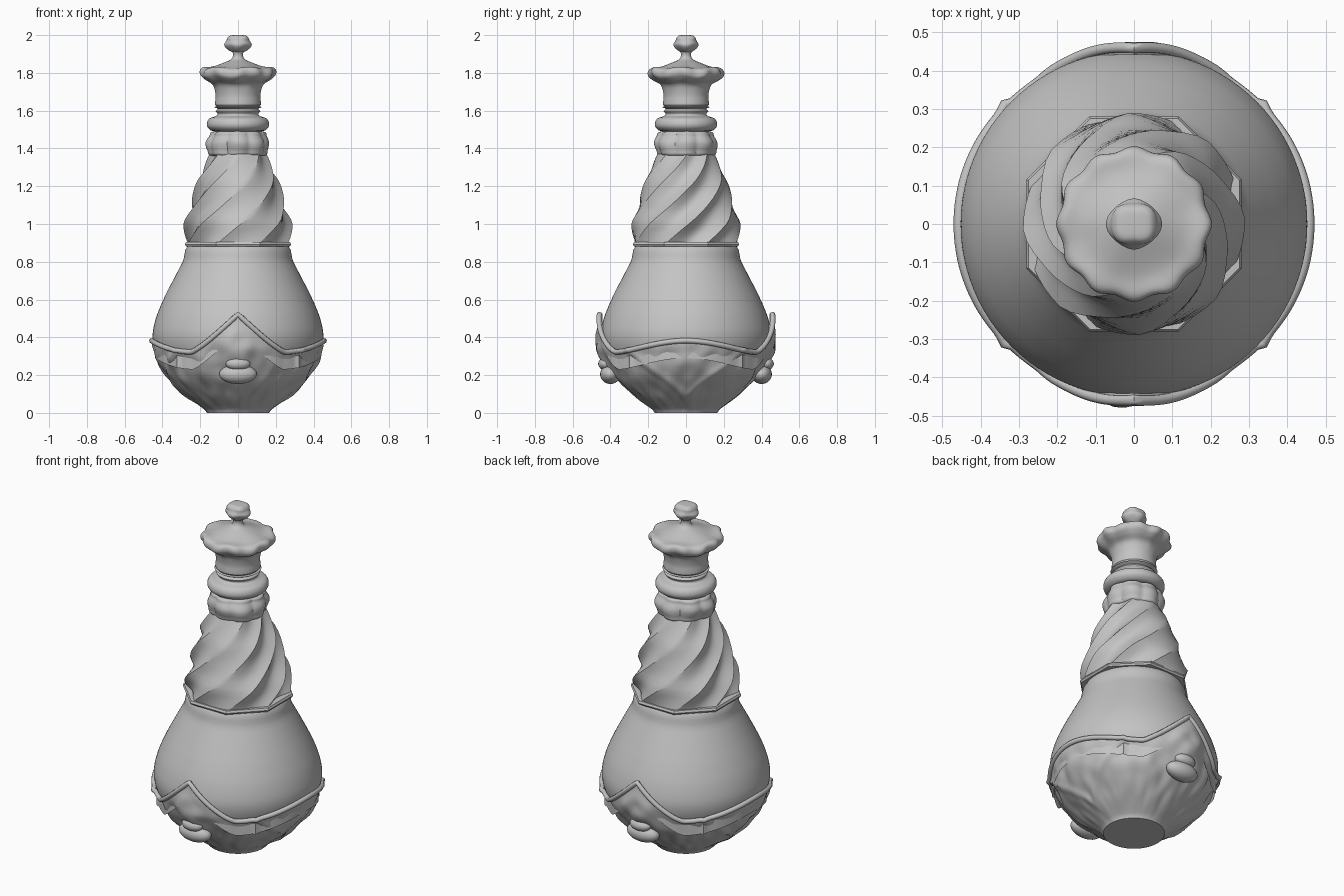
import bpy, bmesh
from math import sin, cos, pi, exp, radians, atan2
from mathutils import Vector, noise

cube = bpy.data.objects.get("Cube")
if cube:
    bpy.data.objects.remove(cube)

# One plain material
grey = bpy.data.materials.new("plain grey")
grey.use_nodes = True
colour = (0.55, 0.55, 0.55, 1)
grey.diffuse_color = colour
grey.node_tree.nodes["Principled BSDF"].inputs["Base Color"].default_value = colour


def finish(ob, angle=35):
    ob.data.materials.append(grey)
    bpy.ops.object.select_all(action="DESELECT")
    ob.select_set(True)
    bpy.context.view_layer.objects.active = ob
    bpy.ops.object.shade_smooth_by_angle(angle=radians(angle))


def spline(points, steps=5):
    """Smooth a profile through its points."""
    p = [Vector(q) for q in [points[0], *points, points[-1]]]
    out = []
    for a, b, c, d in zip(p, p[1:], p[2:], p[3:]):
        for i in range(steps):
            t = i / steps
            out.append(b + (c - a) * t / 2 + (a * 2 - b * 5 + c * 4 - d) * t * t / 2
                       + (b * 3 - a - c * 3 + d) * t ** 3 / 2)
    return out + [p[-1]]


def radius_at(profile, z):
    for (r0, z0), (r1, z1) in zip(profile, profile[1:]):
        if z <= z1:
            return r0 + (r1 - r0) * (z - z0) / (z1 - z0)
    return profile[-1][0]


def lathe(name, profile, segments=64, shape=None, offset=0, angle=35, closed=False):
    """Turn a profile; shape(a, r, z) may return a changed (a, r, z)."""
    bm = bmesh.new()
    rows = []
    for r, z in profile:
        row = []
        for i in range(segments):
            a = offset + 2 * pi * i / segments
            b, q, h = shape(a, r, z) if shape else (a, r, z)
            row.append(bm.verts.new((q * cos(b), q * sin(b), h)))
        rows.append(row)
    pairs = list(zip(rows, rows[1:] + rows[:1]))
    for lo, hi in pairs if closed else pairs[:-1]:
        for i in range(segments):
            j = (i + 1) % segments
            bm.faces.new((lo[i], lo[j], hi[j], hi[i]))
    bmesh.ops.remove_doubles(bm, verts=bm.verts, dist=0.0002)
    bmesh.ops.recalc_face_normals(bm, faces=bm.faces)
    me = bpy.data.meshes.new(name)
    bm.to_mesh(me)
    bm.free()
    ob = bpy.data.objects.new(name, me)
    bpy.context.collection.objects.link(ob)
    finish(ob, angle)
    return ob


# Smooth bulb of the bottle
lathe("bottle_body", spline([(0, 0.05), (0.2, 0.08), (0.35, 0.2), (0.425, 0.3), (0.452, 0.4),
                             (0.435, 0.5), (0.395, 0.6), (0.345, 0.7), (0.293, 0.8),
                             (0.245, 0.9), (0, 0.95)]), 96)


# Ornate base cup with a pointed rim at front and back
def from_front(a):
    return abs(atan2(cos(a), abs(sin(a))))


def rim_height(a):
    d = from_front(a)
    if d < 0.58:
        t = d / 0.58
        return 0.53 - 0.2 * (1.25 * t - 0.25 * t ** 3)
    t = (d - 0.58) / (pi / 2 - 0.58)
    return 0.33 + 0.06 * t * t * (3 - 2 * t)


CUP = spline([(0.165, 0), (0.18, 0.02), (0.285, 0.1), (0.38, 0.2), (0.432, 0.3),
              (0.456, 0.38), (0.457, 0.54)])


def bump(x, centre, width):
    return exp(-((x - centre) / width) ** 2)


def cup_surface(a, v):
    z = v * rim_height(a)
    d, s = from_front(a), pi / 2 - from_front(a)
    r = radius_at(CUP, z)
    r += 0.028 * bump(d, 0, 0.22) * bump(z, 0.33, 0.12)
    # Scrolls beside the points and a shield ridge on each flank
    r += 0.012 * bump(d, 0.48, 0.1) * bump(z, 0.24, 0.08)
    r += 0.014 * bump(z, 0.08 + 0.33 * s, 0.025) * (s < 0.75)
    r += 0.01 * bump(s, 0, 0.3) * bump(z, 0.26, 0.05)
    lump = noise.noise(Vector((cos(a), sin(a), z * 2)) * 6)
    return r + 0.014 * lump * min(1, z * 10) * min(1, (1 - v) * 6), z


def cup_shape(a, r, v):
    if v > 1:
        edge, z = cup_surface(a, 1)
        return a, edge - 0.018, z - (v - 1)
    edge, z = cup_surface(a, v)
    return a, edge * r, z


cup_rows = [(0, 0)] + [(1, i / 32) for i in range(33)] + [(1, 1.005), (1, 1.1)]
lathe("base_cup", cup_rows, 160, cup_shape, angle=50)

# Rolled bead along the cup rim
curve = bpy.data.curves.new("cup_rim", "CURVE")
curve.dimensions = "3D"
curve.bevel_depth = 0.014
curve.bevel_resolution = 2
path = curve.splines.new("POLY")
path.points.add(159)
path.use_cyclic_u = True
for i, pt in enumerate(path.points):
    a = 2 * pi * i / 160
    r, z = cup_surface(a, 1)
    pt.co = (r * cos(a), r * sin(a), z - 0.008, 1)
rim = bpy.data.objects.new("cup_rim", curve)
bpy.context.collection.objects.link(rim)
bpy.ops.object.select_all(action="DESELECT")
rim.select_set(True)
bpy.context.view_layer.objects.active = rim
bpy.ops.object.convert(target="MESH")
finish(bpy.context.object, 60)

# Rounded bosses below the front and back points
for side, y in (("front", -1), ("back", 1)):
    for part, at, size in (("boss", (0.4, 0.205), (0.1, 0.055, 0.052)),
                           ("boss_crest", (0.425, 0.26), (0.065, 0.04, 0.035))):
        bpy.ops.mesh.primitive_uv_sphere_add(segments=24, ring_count=12, radius=1,
                                             location=(0, y * at[0], at[1]))
        ob = bpy.context.object
        ob.name = f"{side}_{part}"
        ob.scale = size
        finish(ob, 60)


# Twisted cloth wrap with eight folds
CLOTH = [(0.285, 0.895), (0.29, 1.01), (0.262, 1.08), (0.24, 1.16), (0.222, 1.23),
         (0.185, 1.3), (0.152, 1.37)]


def cloth_shape(a, r, z):
    twist = 2.0 * (z - 0.895) / 0.475
    local = a - pi / 8
    fold = abs(sin(4 * local))
    depth = 0.1 + 0.06 * sin(2 * local + z * 9)
    return a + twist, r * (1 - depth * fold), z


cloth = [(radius_at(CLOTH, 0.895 + 0.475 * i / 18), 0.895 + 0.475 * i / 18) for i in range(19)]
lathe("cloth_wrap", cloth + [(0, 1.375)], 64, cloth_shape, offset=pi / 8, angle=30)

# Eight-sided hem under the cloth
lathe("cloth_hem", [(0.24, 0.882), (0.298, 0.882), (0.304, 0.892), (0.298, 0.904), (0.24, 0.906)],
      8, offset=pi / 8, angle=20, closed=True)


# Scalloped knot
def knot_shape(a, r, z):
    lobes = 0.09 * abs(cos(4 * a)) - 0.04 + 0.025 * sin(3 * a + z * 30)
    return a, r * (1 + lobes), z


lathe("scalloped_knot", spline([(0, 1.355), (0.13, 1.36), (0.152, 1.39), (0.16, 1.43), (0.145, 1.465),
                                (0.125, 1.49), (0, 1.5)]), 80, knot_shape)

# Turned neck rings
lathe("neck_rings", spline([(0, 1.485), (0.12, 1.49), (0.155, 1.505), (0.165, 1.53), (0.152, 1.558),
                            (0.115, 1.572), (0.108, 1.583), (0.118, 1.597), (0.108, 1.61),
                            (0.12, 1.622), (0, 1.63)], 4), 64)


# Flared stopper with a wavy lip
def lip_shape(a, r, z):
    weight = min(1, r / 0.2) ** 4 * (z > 1.72)
    return a, r * (1 + 0.03 * weight * cos(12 * a)), z + 0.008 * weight * cos(6 * a + 1)


lathe("flared_stopper", spline([(0, 1.615), (0.112, 1.62), (0.118, 1.68), (0.132, 1.735),
                                (0.17, 1.762), (0.194, 1.785), (0.196, 1.81), (0.18, 1.826),
                                (0.135, 1.832), (0.07, 1.856), (0.036, 1.872), (0.026, 1.895),
                                (0.03, 1.92), (0, 1.93)], 4), 96, lip_shape)


# Four-lobed knob
def knob_shape(a, r, z):
    return a, r * (1 - 0.08 * cos(4 * a + pi) * sin(z * 40) + 0.05 * cos(2 * a)), z


lathe("top_knob", spline([(0, 1.905), (0.028, 1.91), (0.055, 1.93), (0.067, 1.95), (0.06, 1.97),
                          (0.056, 1.985), (0.04, 1.998), (0, 2.0)], 4), 48, knob_shape, angle=50)
